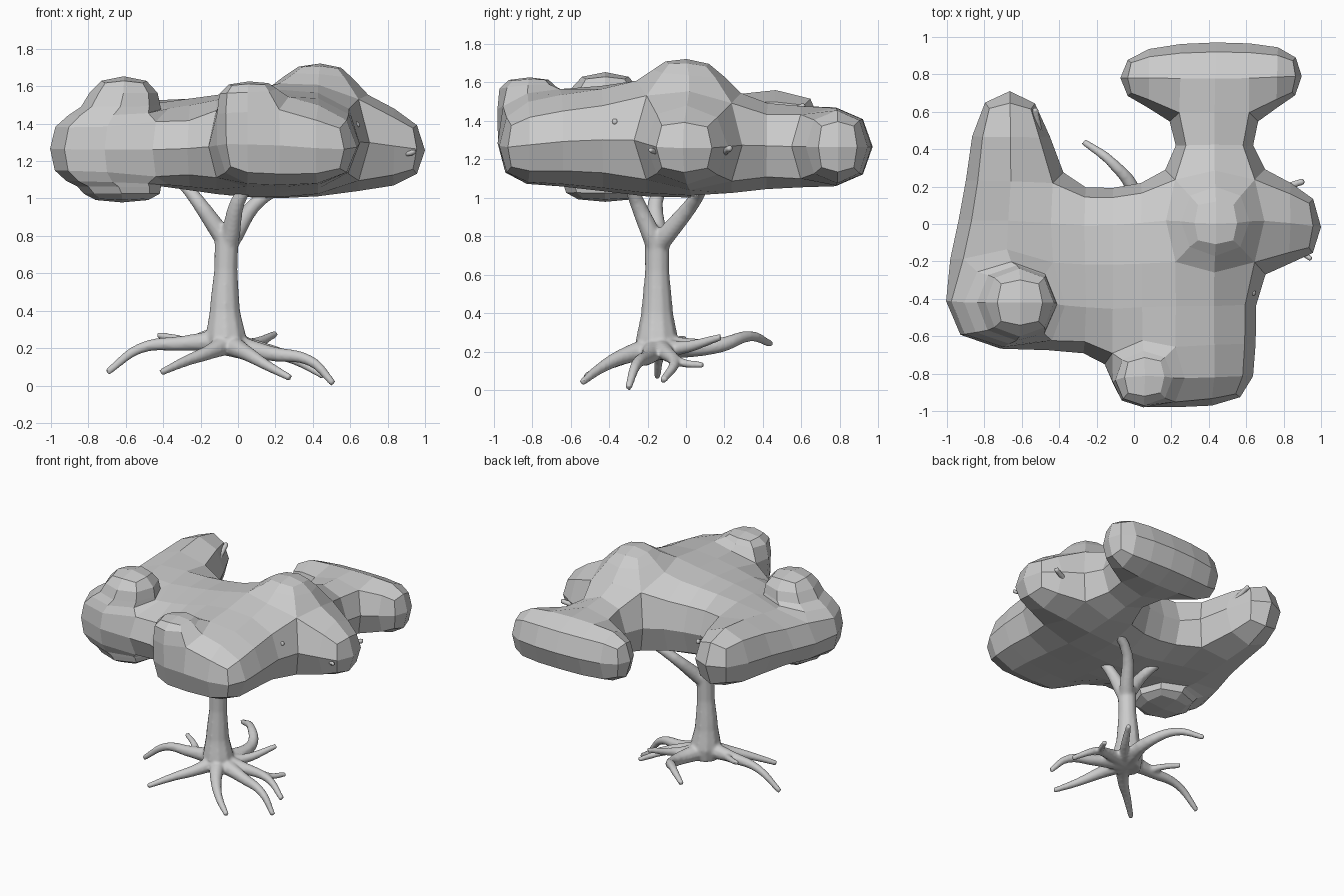
import bpy, bmesh
from mathutils import Vector

if "Cube" in bpy.data.objects:
    bpy.data.objects.remove(bpy.data.objects["Cube"])

mat = bpy.data.materials.new("pale_grey")
mat.diffuse_color = (0.6, 0.6, 0.6, 1)
mat.use_nodes = True
mat.node_tree.nodes["Principled BSDF"].inputs["Base Color"].default_value = mat.diffuse_color


# Foliage cage: a warped plan grid of chunky cells, softened once
X = [-1.05, -0.4, -0.12, 0.2, 0.65, 1.02]
Y = [-0.99, -0.68, -0.2, 0.2, 0.6, 0.99]
CELLS = {(0, 1), (0, 2), (0, 3), (1, 1), (1, 2), (2, 0), (2, 1), (2, 2), (2, 4),
         (3, 0), (3, 1), (3, 2), (3, 3), (3, 4), (4, 2), (4, 4)}
PLAN = {(0, 2): (-1.01, -0.16), (0, 3): (-0.91, 0.2), (0, 4): (-0.87, 0.76),
        (1, 4): (-0.46, 0.75), (2, 1): (-0.12, -0.73), (5, 2): (1.03, -0.26),
        (5, 3): (1.03, 0.22), (5, 4): (0.92, 0.64), (5, 5): (0.92, 0.94),
        (3, 3): (0.2, 0.26), (4, 3): (0.66, 0.26), (2, 4): (-0.1, 0.64),
        (2, 5): (-0.1, 0.92), (3, 4): (0.24, 0.58), (4, 4): (0.62, 0.58),
        (3, 5): (0.24, 0.99), (4, 5): (0.64, 0.99), (4, 1): (0.68, -0.66)}
TOPS = {(1, 1): 1.44, (2, 1): 1.48, (3, 1): 1.57, (4, 1): 1.52, (1, 2): 1.53,
        (2, 2): 1.57, (3, 2): 1.63, (4, 2): 1.58, (1, 3): 1.54, (2, 3): 1.54,
        (3, 3): 1.54, (4, 3): 1.52, (2, 0): 1.52, (3, 0): 1.52, (4, 0): 1.44}
LOWS = {(2, 1): 1.07, (3, 1): 1.08, (4, 1): 1.08, (2, 2): 1.01, (2, 3): 1.0}


def heights(i, j):
    if i >= 2 and j >= 4:
        return 1.05, 1.48
    if j == 4:
        return 1.09, 1.64
    if i == 5:
        return 1.06, 1.45
    if i == 0:
        return 1.1, 1.55 if j == 3 else 1.43
    low = 1.05 if j == 0 else LOWS.get((i, j), {1: 1.07, 3: 0.98, 4: 1.03}.get(i))
    return low, TOPS[i, j]


bm = bmesh.new()
nodes = {}


def node(i, j, top):
    if (i, j, top) not in nodes:
        x, y = PLAN.get((i, j), (X[i], Y[j]))
        nodes[i, j, top] = bm.verts.new((x, y, heights(i, j)[top]))
    return nodes[i, j, top]


caps = {}
for i, j in sorted(CELLS):
    ring = [(i, j), (i + 1, j), (i + 1, j + 1), (i, j + 1)]
    caps[i, j, 1] = bm.faces.new([node(*p, 1) for p in ring])
    caps[i, j, 0] = bm.faces.new([node(*p, 0) for p in reversed(ring)])
    for k, (dx, dy) in enumerate([(0, -1), (1, 0), (0, 1), (-1, 0)]):
        if (i + dx, j + dy) not in CELLS:
            a, b = ring[k], ring[(k + 1) % 4]
            bm.faces.new([node(*a, 0), node(*b, 0), node(*b, 1), node(*a, 1)])


# Knobs raised from single cells, each step a square of given height and half width
def knob(cell, x, y, steps):
    face = caps[cell]
    for z, half in steps:
        mid = face.calc_center_median()
        face = bmesh.ops.extrude_discrete_faces(bm, faces=[face])["faces"][0]
        for v in face.verts:
            v.co = Vector((x + (half if v.co.x > mid.x else -half),
                           y + (half if v.co.y > mid.y else -half), z))


knob((3, 2, 1), 0.44, 0.0, [(1.735, 0.17)])
knob((0, 1, 1), -0.61, -0.42, [(1.46, 0.22), (1.67, 0.19)])
knob((2, 0, 1), 0.06, -0.81, [(1.635, 0.18)])
knob((0, 1, 0), -0.62, -0.42, [(1.08, 0.23), (0.97, 0.23)])
bmesh.ops.recalc_face_normals(bm, faces=bm.faces)
mesh = bpy.data.meshes.new("foliage")
bm.to_mesh(mesh)
bm.free()
mesh.materials.append(mat)
foliage = bpy.data.objects.new("foliage", mesh)
bpy.context.collection.objects.link(foliage)
sub = foliage.modifiers.new("soften", 'SUBSURF')
sub.levels = sub.render_levels = 1


# Trunk, branches and roots: tapered tubes fused into one skin
curve = bpy.data.curves.new("trunk_and_roots", 'CURVE')
curve.dimensions = '3D'
curve.bevel_depth = 1.0
curve.bevel_resolution = 3
curve.resolution_u = 5
curve.use_fill_caps = True


def tube(points, radii):
    s = curve.splines.new('BEZIER')
    s.bezier_points.add(len(points) - 1)
    n = len(points) - 1
    for k, (p, co) in enumerate(zip(s.bezier_points, points)):
        p.co = co
        if len(radii) == 2:
            p.radius = radii[0] + (radii[1] - radii[0]) * (k / n) ** 0.6
        else:
            p.radius = radii[k]
        p.handle_left_type = p.handle_right_type = 'AUTO'


tube([(-0.06, -0.15, 0.17), (-0.065, -0.15, 0.26), (-0.07, -0.15, 0.4),
      (-0.065, -0.15, 0.62), (-0.06, -0.15, 0.82)], [0.1, 0.112, 0.084, 0.064, 0.066])
for path in (
    [(-0.07, -0.15, 0.78), (-0.25, -0.14, 1.03), (-0.42, 0.1, 1.22), (-0.53, 0.62, 1.48)],
    [(-0.05, -0.16, 0.76), (0.03, -0.28, 1.04), (0.3, -0.35, 1.25), (0.65, -0.37, 1.4)],
    [(-0.05, -0.14, 0.76), (0.14, 0.06, 1.01), (0.5, 0.1, 1.15), (0.91, 0.23, 1.26)],
):
    tube(path, (0.054, 0.019))
tube([(0.4, 0.08, 1.12), (0.75, -0.05, 1.2), (0.95, -0.19, 1.25)], (0.025, 0.016))

# Main roots
for path in (
    [(-0.07, -0.15, 0.24), (-0.3, -0.15, 0.225), (-0.52, -0.14, 0.2), (-0.7, -0.15, 0.07)],
    [(-0.05, -0.17, 0.23), (-0.15, -0.3, 0.18), (-0.28, -0.41, 0.13), (-0.41, -0.52, 0.07)],
    [(-0.05, -0.17, 0.22), (0.05, -0.34, 0.17), (0.15, -0.45, 0.11), (0.28, -0.54, 0.04)],
    [(-0.05, -0.16, 0.22), (0.18, -0.2, 0.17), (0.39, -0.26, 0.13), (0.51, -0.3, 0.01)],
    [(-0.05, -0.14, 0.22), (0.0, 0.16, 0.23), (-0.12, 0.33, 0.28), (-0.27, 0.44, 0.24)],
    [(-0.05, -0.15, 0.22), (0.07, -0.02, 0.22), (0.2, 0.18, 0.275)],
    [(-0.05, -0.15, 0.22), (0.14, -0.1, 0.19), (0.3, -0.06, 0.14), (0.46, -0.12, 0.05)],
):
    tube(path, (0.064, 0.019))

# Side rootlets
for path in (
    [(-0.24, -0.15, 0.22), (-0.33, -0.07, 0.25), (-0.43, -0.01, 0.27)],
    [(0.22, -0.08, 0.17), (0.29, -0.01, 0.14), (0.34, 0.09, 0.13)],
):
    tube(path, (0.032, 0.018))

raw = bpy.data.objects.new("tubes", curve)
bpy.context.collection.objects.link(raw)
bpy.context.view_layer.update()
wood = bpy.data.meshes.new_from_object(raw.evaluated_get(bpy.context.evaluated_depsgraph_get()))
bpy.data.objects.remove(raw)
wood.materials.clear()
wood.materials.append(mat)
wood.polygons.foreach_set("use_smooth", [True] * len(wood.polygons))
trunk = bpy.data.objects.new("trunk_and_roots", wood)
bpy.context.collection.objects.link(trunk)
fuse = trunk.modifiers.new("fuse", 'REMESH')
fuse.mode = 'VOXEL'
fuse.voxel_size = 0.01
fuse.use_smooth_shade = True
relax = trunk.modifiers.new("relax", 'SMOOTH')
relax.factor = 0.5
relax.iterations = 6
